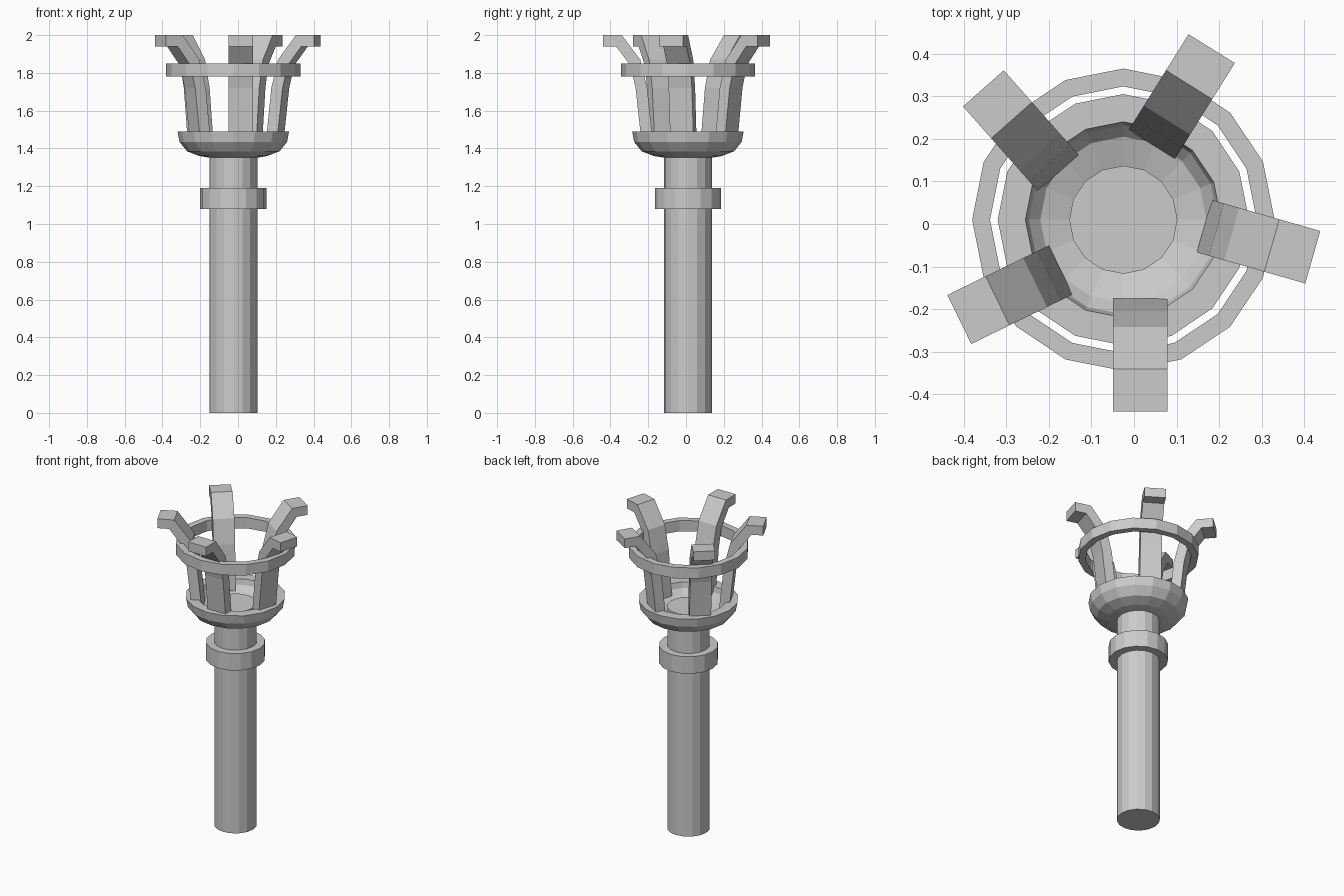
import bpy, bmesh
from math import cos, sin, pi, radians

if "Cube" in bpy.data.objects:
    bpy.data.objects.remove(bpy.data.objects["Cube"])

CX, CY, SIDES = -0.025, 0.01, 16


def finish(name, bm):
    bmesh.ops.recalc_face_normals(bm, faces=bm.faces)
    mesh = bpy.data.meshes.new(name)
    bm.to_mesh(mesh)
    bm.free()
    ob = bpy.data.objects.new(name, mesh)
    bpy.context.collection.objects.link(ob)
    return ob


def lathe(name, profile, closed=True):
    """Revolve (radius, z) points; open profiles are capped at both ends."""
    bm = bmesh.new()
    rings = [[bm.verts.new((CX + r * cos(2 * pi * i / SIDES),
                            CY + r * sin(2 * pi * i / SIDES), z))
              for i in range(SIDES)] for r, z in profile]
    pairs = list(zip(rings, rings[1:]))
    if closed:
        pairs.append((rings[-1], rings[0]))
    else:
        bm.faces.new(rings[0])
        bm.faces.new(rings[-1])
    for a, b in pairs:
        for i in range(SIDES):
            j = (i + 1) % SIDES
            bm.faces.new((a[i], a[j], b[j], b[i]))
    return finish(name, bm)


def prong(name, x, y, angle, inner, outer, half=0.064):
    """Sweep matching inner and outer edge points across the prong width."""
    bm = bmesh.new()
    c, s = cos(radians(angle)), sin(radians(angle))
    sections = []
    for (di, zi), (do, zo) in zip(inner, outer):
        sections.append([bm.verts.new((x + d * c - w * s, y + d * s + w * c, z))
                         for d, w, z in ((di, -half, zi), (di, half, zi),
                                         (do, half, zo), (do, -half, zo))])
    for a, b in zip(sections, sections[1:]):
        for i in range(4):
            j = (i + 1) % 4
            bm.faces.new((a[i], a[j], b[j], b[i]))
    bm.faces.new(sections[0])
    bm.faces.new(sections[-1])
    return finish(name, bm)


# Handle and its collar
lathe("shaft", [(0.127, 0), (0.127, 1.44)], closed=False)
lathe("collar", [(0.127, 1.08), (0.175, 1.08), (0.175, 1.19), (0.127, 1.19)])

# Bowl with a flat rim and hollow inside
lathe("bowl", [(0.12, 1.35), (0.18, 1.36), (0.245, 1.385), (0.285, 1.435),
               (0.295, 1.49), (0.23, 1.49), (0.222, 1.455), (0.195, 1.425),
               (0.12, 1.40)])

# Hoop around the prongs
lathe("hoop", [(0.313, 1.78), (0.355, 1.78), (0.355, 1.85), (0.313, 1.85)])

# Five outward-curling prongs
inner = [(0, 1.43), (0.03, 1.72), (0.067, 1.87), (0.165, 2.0), (0.265, 2.0)]
outer = [(0.06, 1.43), (0.092, 1.72), (0.12, 1.84), (0.195, 1.94), (0.265, 1.94)]
spots = [(0.015, -0.175, -90), (0.165, -0.005, -16), (0.042, 0.187, 58),
         (-0.178, 0.12, 131.5), (-0.172, -0.108, 206)]
for n, (x, y, a) in enumerate(spots, 1):
    prong(f"prong_{n}", x, y, a, inner, outer)
